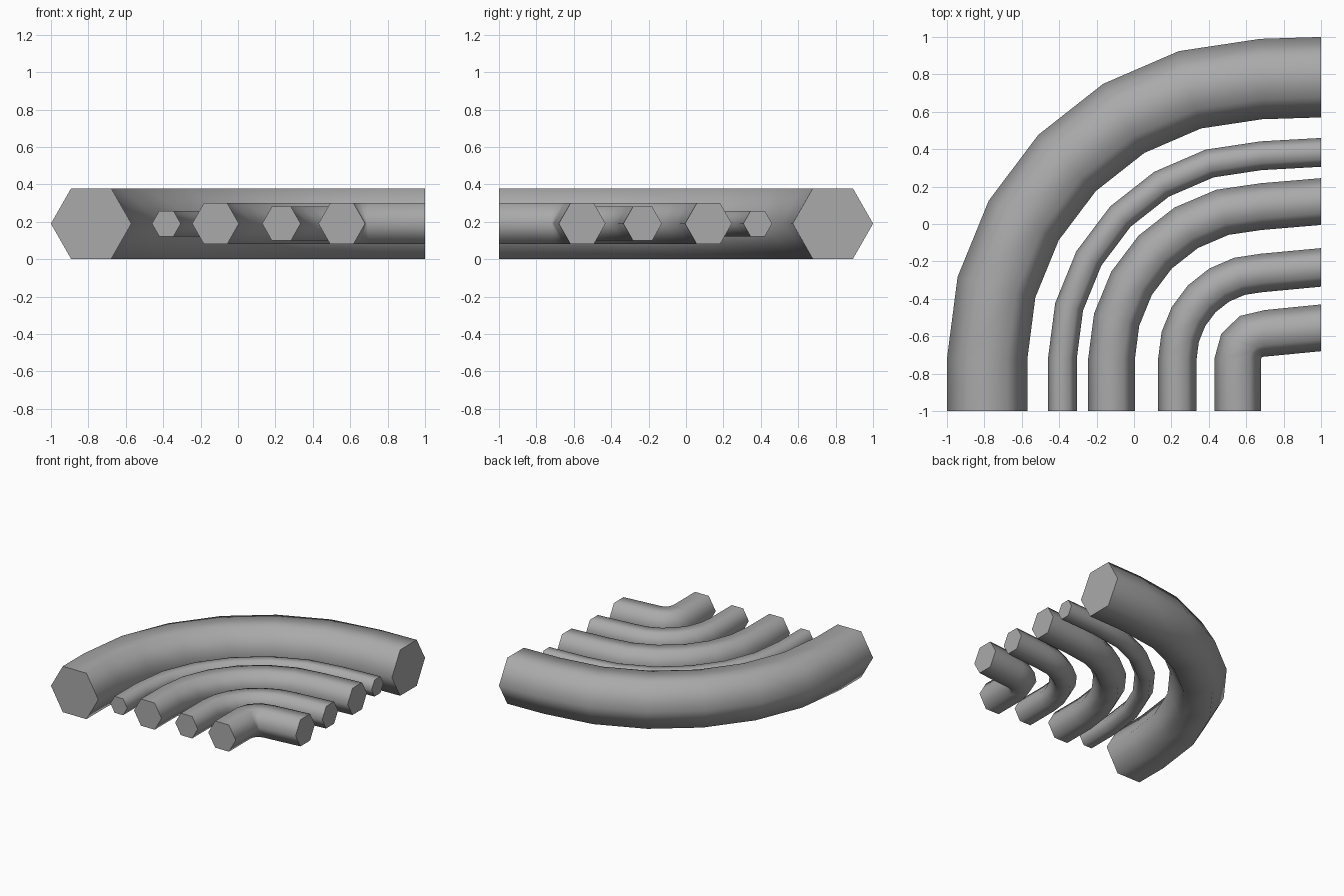
import bpy
import bmesh
from math import sin, cos, atan2, pi
from mathutils import Vector

cube = bpy.data.objects.get("Cube")
if cube:
    bpy.data.objects.remove(cube, do_unlink=True)

SIDES = 6
AXIS_Z = 0.19
BEND_Y = -0.72

grey = bpy.data.materials.new("pipe grey")
grey.use_nodes = True
colour = (0.4, 0.4, 0.4, 1)
grey.diffuse_color = colour
grey.node_tree.nodes["Principled BSDF"].inputs["Base Color"].default_value = colour


def bend_path(a, end_x, end_y, steps):
    """Centre points and outward directions: straight, arc, straight."""
    dx, dy = end_x - a, end_y - BEND_Y
    radius = (dx * dx + dy * dy) / (2 * dx)
    sweep = 2 * atan2(dx, dy)
    left, back = Vector((-1, 0, 0)), Vector((0, 1, 0))
    path = [(Vector((a, -1, AXIS_Z)), left)]
    centre = Vector((a + radius, BEND_Y, AXIS_Z))
    for i in range(steps + 1):
        t = sweep * i / steps
        out = left * cos(t) + back * sin(t)
        path.append((centre + out * radius, out))
    path.append((Vector((1, -a, AXIS_Z)), back))
    return path


def pipe(name, a, r, end_x, end_y, steps):
    """Sweep a hexagon along the bend and close both ends."""
    bm = bmesh.new()
    rings = []
    for point, out in bend_path(a, end_x, end_y, steps):
        ring = []
        for k in range(SIDES):
            t = 2 * pi * k / SIDES
            offset = out * (r * cos(t)) + Vector((0, 0, r * 1.013 * sin(t)))
            ring.append(bm.verts.new(point + offset))
        rings.append(ring)
    for low, high in zip(rings, rings[1:]):
        for k in range(SIDES):
            n = (k + 1) % SIDES
            bm.faces.new((low[k], low[n], high[n], high[k])).smooth = True
    # flat end caps with crisp rims
    for ring in (rings[0], rings[-1]):
        cap = bm.faces.new(ring)
        for edge in cap.edges:
            edge.smooth = False
    bmesh.ops.recalc_face_normals(bm, faces=bm.faces)
    mesh = bpy.data.meshes.new(name)
    bm.to_mesh(mesh)
    bm.free()
    mesh.materials.append(grey)
    bpy.context.collection.objects.link(bpy.data.objects.new(name, mesh))


# nested pipes, from the outside of the bend inwards
pipe("outer_pipe", -0.785, 0.215, 0.68, 0.775, 6)
pipe("thin_pipe", -0.383, 0.077, 0.68, 0.365, 6)
pipe("middle_pipe", -0.12, 0.125, 0.68, 0.093, 6)
pipe("narrow_pipe", 0.232, 0.103, 0.68, -0.262, 6)
pipe("inner_pipe", 0.555, 0.125, 0.695, -0.585, 3)
